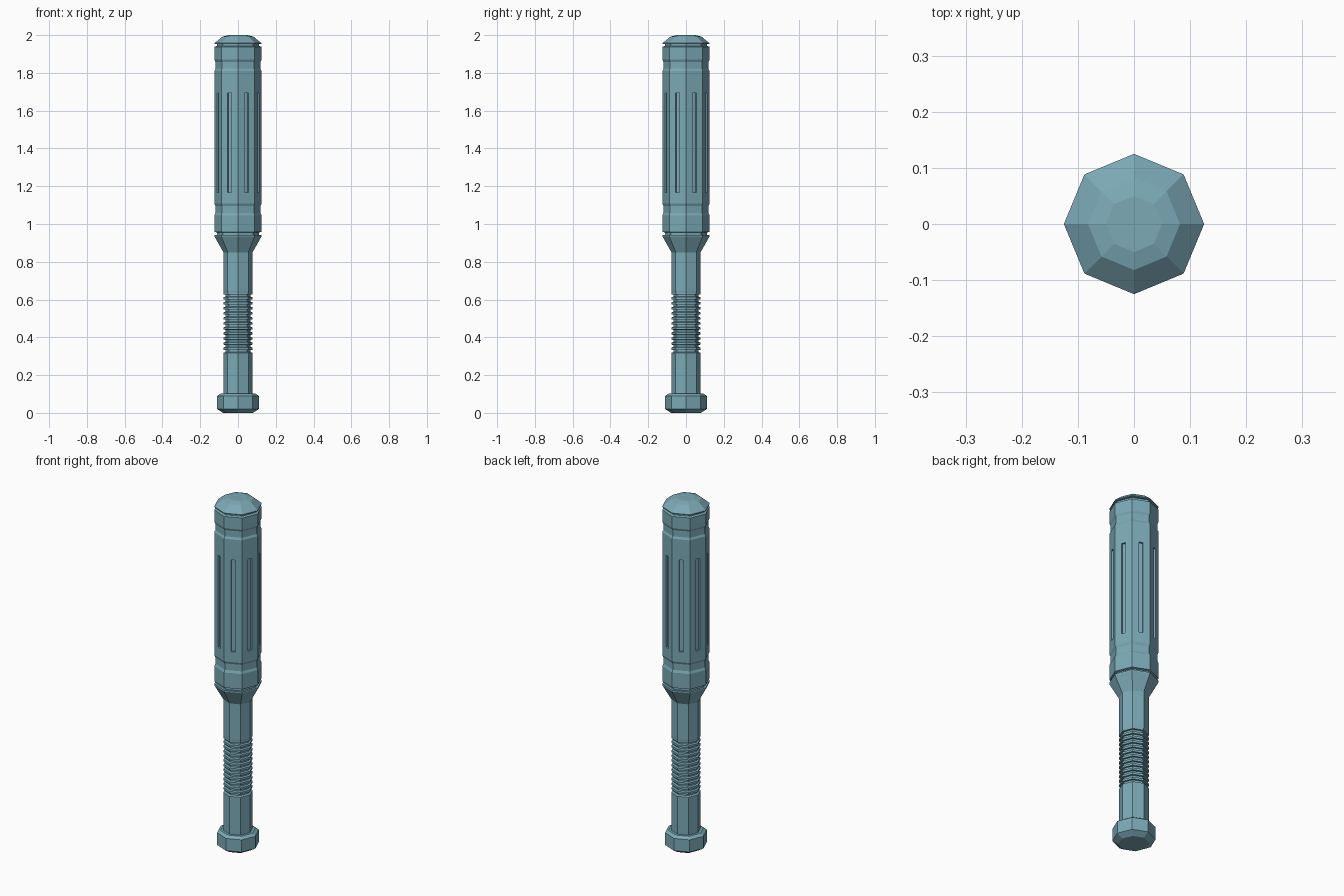
import bpy, bmesh, math
from mathutils import Matrix

if "Cube" in bpy.data.objects:
    bpy.data.objects.remove(bpy.data.objects["Cube"])

SIDES = 8
teal = bpy.data.materials.new("teal")
teal.diffuse_color = (0.2, 0.4, 0.47, 1)
teal.use_nodes = True
teal.node_tree.nodes["Principled BSDF"].inputs["Base Color"].default_value = teal.diffuse_color


def lathe(name, profile):
    """Closed octagonal solid from (radius, z) points, bottom to top."""
    bm = bmesh.new()
    rings = []
    for r, z in profile:
        rings.append([bm.verts.new((r * math.cos(k * math.tau / SIDES),
                                    r * math.sin(k * math.tau / SIDES), z))
                      for k in range(SIDES)])
    for a, b in zip(rings, rings[1:]):
        for k in range(SIDES):
            n = (k + 1) % SIDES
            bm.faces.new((a[k], a[n], b[n], b[k]))
    bm.faces.new(rings[0][::-1])
    bm.faces.new(rings[-1])
    return finish(name, bm)


def finish(name, bm):
    bmesh.ops.recalc_face_normals(bm, faces=bm.faces)
    mesh = bpy.data.meshes.new(name)
    bm.to_mesh(mesh)
    bm.free()
    mesh.materials.append(teal)
    ob = bpy.data.objects.new(name, mesh)
    bpy.context.collection.objects.link(ob)
    return ob


# End knob
lathe("pommel", [(0.078, 0.0), (0.11, 0.02), (0.11, 0.09), (0.092, 0.102), (0.07, 0.102)])

# Handle with square-cut grip grooves, flaring into the barrel
handle = [(0.077, 0.10), (0.077, 0.318)]
RIBS, Z0, Z1 = 12, 0.32, 0.64
step = (Z1 - Z0) / RIBS
for i in range(RIBS):
    z = Z0 + i * step
    handle += [(0.066, z + step * 0.1), (0.066, z + step * 0.5),
               (0.076, z + step * 0.53), (0.076, z + step * 0.97)]
handle += [(0.077, 0.642), (0.077, 0.85), (0.125, 0.935), (0.125, 0.943), (0.112, 0.943)]
lathe("handle", handle)

# Barrel with collar bands and recessed seams at both ends
barrel = lathe("barrel", [
    (0.112, 0.94), (0.112, 0.955), (0.125, 0.958), (0.125, 1.045), (0.119, 1.058),
    (0.119, 1.095), (0.125, 1.108), (0.125, 1.81), (0.119, 1.822), (0.119, 1.858),
    (0.125, 1.87), (0.125, 1.938), (0.112, 1.942), (0.112, 1.958)])

# Long slot in the middle of each barrel face
bm = bmesh.new()
apothem = 0.125 * math.cos(math.pi / SIDES)
for k in range(SIDES):
    turn = Matrix.Rotation((k + 0.5) * math.tau / SIDES, 4, 'Z')
    place = Matrix.Translation((apothem, 0, 1.43))
    bmesh.ops.create_cube(bm, size=1, matrix=turn @ place @ Matrix.Diagonal((0.02, 0.022, 0.525, 1)))
cutter = finish("slot_cutter", bm)
cutter.hide_render = True
mod = barrel.modifiers.new("slots", 'BOOLEAN')
mod.operation = 'DIFFERENCE'
mod.object = cutter
mod.solver = 'EXACT'
bpy.context.view_layer.objects.active = barrel
bpy.ops.object.modifier_apply(modifier=mod.name)
bpy.data.objects.remove(cutter)

# Domed cap
lathe("cap", [(0.11, 1.953), (0.125, 1.953), (0.125, 1.957), (0.082, 1.992), (0.05, 2.0)])
